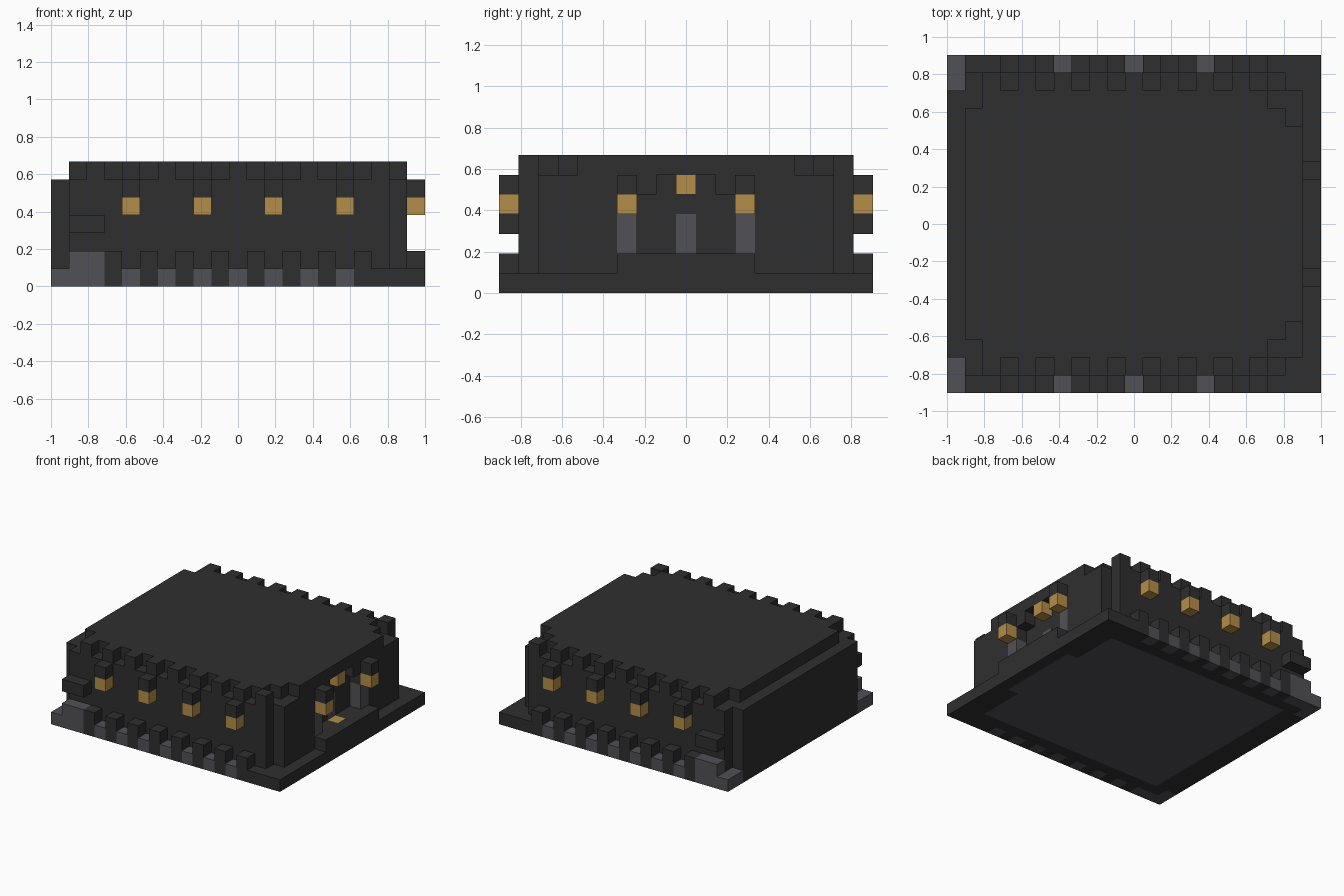
import bpy
import bmesh

cube = bpy.data.objects.get("Cube")
if cube:
    bpy.data.objects.remove(cube, do_unlink=True)

NX, NY = 21, 19          # footprint in blocks
U = 2 / NX               # block size


def material(name, rgb):
    m = bpy.data.materials.new(name)
    m.use_nodes = True
    m.diffuse_color = (*rgb, 1)
    m.node_tree.nodes["Principled BSDF"].inputs["Base Color"].default_value = (*rgb, 1)
    return m


DARK = material("charcoal", (0.028, 0.028, 0.028))
GREY = material("slate grey", (0.083, 0.081, 0.092))
GOLD = material("lamp gold", (0.46, 0.27, 0.067))


def part(name, mat, boxes, both_sides=False):
    """One object from block ranges (x0, x1, y0, y1, z0, z1), optionally mirrored front to back."""
    boxes = list(boxes)
    if both_sides:
        boxes += [(a, b, NY - d, NY - c, e, f) for a, b, c, d, e, f in boxes]
    bm = bmesh.new()
    for x0, x1, y0, y1, z0, z1 in boxes:
        cell = bmesh.ops.create_cube(bm, size=1)["verts"]
        for v in cell:
            v.co.x = ((x1 if v.co.x > 0 else x0) - NX / 2) * U
            v.co.y = ((y1 if v.co.y > 0 else y0) - NY / 2) * U
            v.co.z = (z1 if v.co.z > 0 else z0) * U
    mesh = bpy.data.meshes.new(name)
    bm.to_mesh(mesh)
    bm.free()
    mesh.materials.append(mat)
    ob = bpy.data.objects.new(name, mesh)
    bpy.context.collection.objects.link(ob)
    return ob


ODD = range(3, 18, 2)
EVEN = range(4, 17, 2)
LAMPS = range(4, 17, 4)

# Base: grey floor inside a dark rim
part("floor", GREY, [(2, 19, 2, 17, 0, 1), (19, 20, 6, 13, 0, 1)])
part("base_rim", DARK, [(0, 1, 2, 17, 0, 1), (1, 2, 2, 17, 0, 1), (20, 21, 1, 18, 0, 1)])
part("base_edges", DARK, [(1, 21, 1, 2, 0, 1), (19, 20, 2, 6, 0, 1), (18, 21, 0, 1, 0, 1)]
     + [(i, i + 1, 0, 1, 0, 1) for i in ODD], True)
part("base_inserts", GREY, [(i, i + 1, 0, 1, 0, 1) for i in EVEN], True)
part("corner_blocks", GREY, [(0, 3, 0, 1, 0, 1), (0, 1, 1, 2, 0, 1), (1, 3, 0, 1, 1, 2)], True)
part("base_teeth", DARK, [(i, i + 1, 0, 1, 1, 2) for i in ODD], True)

# Walls
part("main_body", DARK, [(1, 19, 1, 18, 1, 6), (0, 1, 2, 17, 1, 6)])
part("entrance_wall", DARK, [(19, 20, 2, 6, 1, 6), (19, 20, 6, 7, 4, 6), (19, 20, 7, 8, 5, 6)], True)
part("wall_ledges", DARK, [(1, 3, 0, 1, 3, 4)], True)

# Stepped roof and battlements
part("roof", DARK, [(2, 18, 2, 17, 6, 7), (1, 2, 3, 16, 6, 7),
                    (18, 19, 3, 16, 6, 7), (19, 20, 4, 15, 6, 7)])
part("battlements", DARK, [(i, i + 1, 1, 2, 6, 7) for i in range(2, 19, 2)], True)

# Lamps along the long walls
part("wall_lamps", GOLD, [(i, i + 1, 0, 1, 4, 5) for i in LAMPS], True)
part("wall_lamp_brackets", DARK, [(i, i + 1, 0, 1, 5, 6) for i in LAMPS], True)

# Entrance: porch, columns, door and lamps
part("porch_step", DARK, [(20, 21, 6, 13, 1, 2)])
part("threshold", DARK, [(19, 20, 6, 9, 1, 2)], True)
part("threshold_light", GOLD, [(19, 20, 9, 10, 1, 2)])
part("entrance_columns", GREY, [(19, 20, 6, 7, 2, 4)], True)
part("door_panel", GREY, [(18.95, 19.05, 9, 10, 2, 4)])
part("entrance_lamps", GOLD, [(20, 21, 6, 7, 4, 5)], True)
part("entrance_lamp_brackets", DARK, [(20, 21, 6, 7, 5, 6)], True)
part("arch_lamp", GOLD, [(19, 20, 9, 10, 5, 6)])
